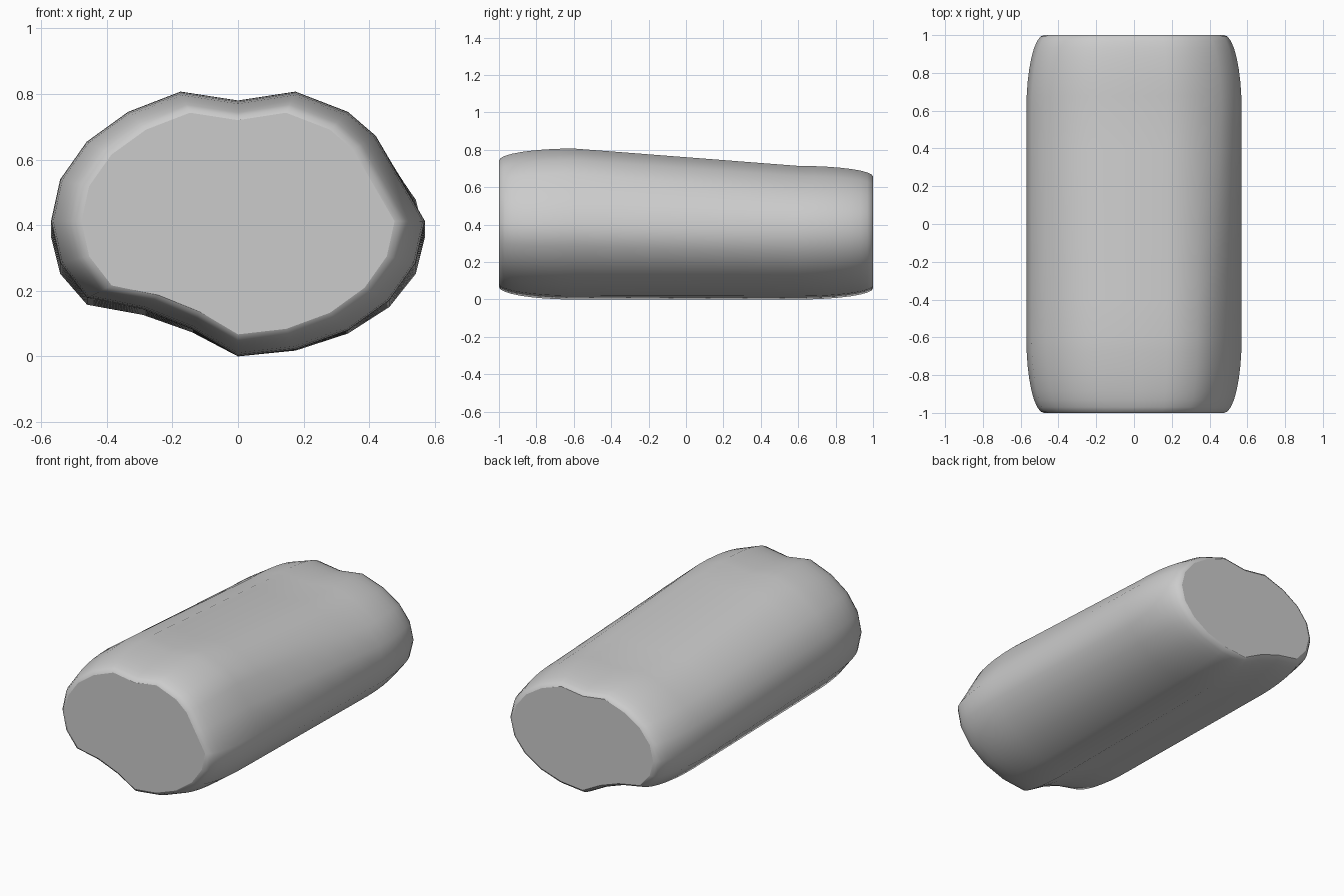
import bpy, bmesh, math

if "Cube" in bpy.data.objects:
    bpy.data.objects.remove(bpy.data.objects["Cube"])

N = 20                 # points around the cross-section
RX, RZ = 0.57, 0.412   # half width and half height at the front
TAPER = 0.885          # height of the back relative to the front
END = 0.4              # length of each rounded end
INSET = 0.163          # shrink of the flat end caps
STEPS = 8


def oval(overrides):
    """Oval section starting at the top, running towards +x."""
    pts = [(RX * math.sin(2 * math.pi * i / N), RZ + RZ * math.cos(2 * math.pi * i / N))
           for i in range(N)]
    for i, p in overrides.items():
        pts[i] = p
    return pts


# Sections: groove on top, hollow underneath, dent at the front right
hollows = {0: (0, 0.78), 1: (0.175, 0.807), 19: (-0.175, 0.807),
           11: (-0.14, 0.083), 12: (-0.29, 0.143), 13: (-0.46, 0.178)}
back = [(x, z * TAPER) for x, z in oval(hollows)]
front = oval({**hollows, 3: (0.42, 0.672), 4: (0.487, 0.555)})

# Stations along the length: (y, blend from front to back, scale)
stations = []
for k in range(STEPS, 0, -1):
    a = math.pi / 2 * k / STEPS
    stations.append((-(1 - END) - END * math.sin(a), 0, 1 - INSET * (1 - math.cos(a))))
for k in range(7):
    stations.append((-(1 - END) + 2 * (1 - END) * k / 6, k / 6, 1))
stations += [(-y, 1, s) for y, b, s in reversed(stations[:STEPS])]

# Loft the body
bm = bmesh.new()
rings = []
for y, b, s in stations:
    cz = RZ * (1 + (TAPER - 1) * b)
    ring = []
    for (x0, z0), (x1, z1) in zip(front, back):
        x, z = x0 + (x1 - x0) * b, z0 + (z1 - z0) * b
        ring.append(bm.verts.new((x * s, y, cz + (z - cz) * s)))
    rings.append(ring)
for r0, r1 in zip(rings, rings[1:]):
    for i in range(N):
        j = (i + 1) % N
        bm.faces.new((r0[i], r0[j], r1[j], r1[i])).smooth = True

# Flat end caps with sharp rims
for ring in (rings[0], rings[-1]):
    cap = bm.faces.new(ring)
    cap.smooth = False
    for e in cap.edges:
        e.smooth = False
bmesh.ops.recalc_face_normals(bm, faces=bm.faces)

mesh = bpy.data.meshes.new("rounded_body")
bm.to_mesh(mesh)
bm.free()
body = bpy.data.objects.new("rounded_body", mesh)
bpy.context.collection.objects.link(body)
